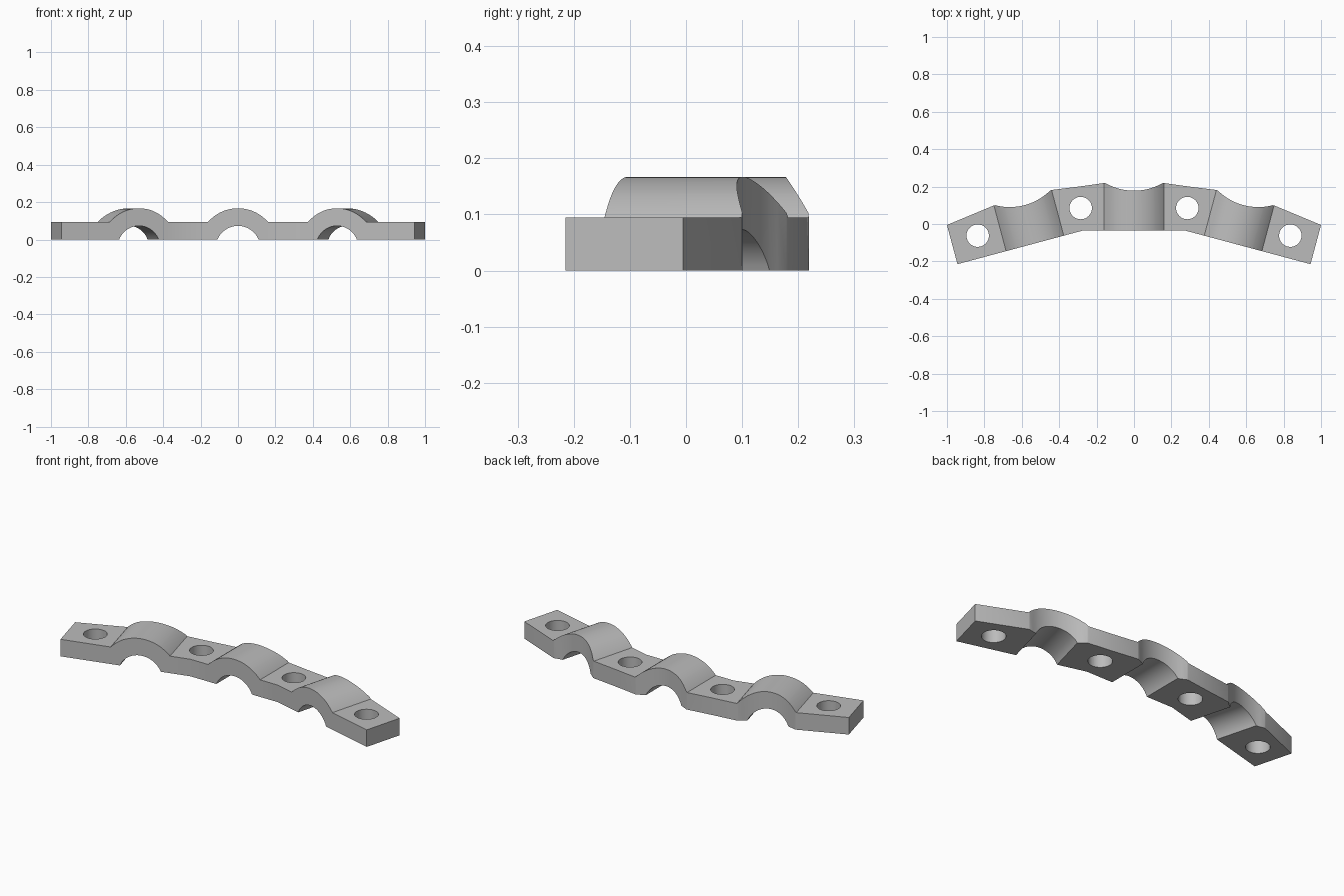
import bpy, bmesh, math
from mathutils import Matrix, Vector

cube = bpy.data.objects.get("Cube")
if cube:
    bpy.data.objects.remove(cube, do_unlink=True)

PIVOT = Vector((0, -2.08, 0))      # centre of the curved strip
STEP = math.radians(15)            # angle between neighbouring arches
SLAB, FRONT, BACK = 0.095, -0.034, 0.219
AXIS_Z, R_IN, R_OUT = -0.046, 0.119, 0.213
DIP, DIP_R = 0.178, 0.309          # scooped rear face of each arch

grey = bpy.data.materials.new("plain_grey")
grey.use_nodes = True
grey.diffuse_color = (0.5, 0.5, 0.5, 1)
grey.node_tree.nodes["Principled BSDF"].inputs["Base Color"].default_value = (0.5, 0.5, 0.5, 1)


def turned(x, y, angle):
    """Place a point of a straight segment on the curved strip."""
    return PIVOT + Matrix.Rotation(-angle, 3, 'Z') @ (Vector((x, y, 0)) - PIVOT)


def arc_z(radius, x, floor):
    return max(floor, AXIS_Z + math.sqrt(max(0, radius ** 2 - x * x)))


# Cross-sections along the strip: front point, back point, underside, top
half_in = math.sqrt(R_IN ** 2 - AXIS_Z ** 2)
half_out = math.sqrt(R_OUT ** 2 - (SLAB - AXIS_Z) ** 2)
sweep = math.asin(half_in / R_IN)
xs = [R_IN * math.sin(sweep * i / 12) for i in range(-12, 13)]
sides = [0.13, 0.152, half_out]
xs = [-s for s in reversed(sides)] + xs + sides


def end_station(sign):
    x = sign * 0.429
    return (turned(x, FRONT, sign * STEP), turned(x, 0.183, sign * STEP), 0, SLAB)


stations = [end_station(-1)]
for k in (-1, 0, 1):
    for x in xs:
        back = min(BACK, DIP + DIP_R - math.sqrt(DIP_R ** 2 - x * x))
        stations.append((turned(x, FRONT, k * STEP), turned(x, back, k * STEP),
                         arc_z(R_IN, x, 0), arc_z(R_OUT, x, SLAB)))
    if k < 1:
        # mitre between two segments
        a = (k + 0.5) * STEP
        front_y = PIVOT.y + (FRONT - PIVOT.y) / math.cos(STEP / 2)
        stations.append((turned(0, front_y, a), turned(0, BACK, a), 0, SLAB))
stations.append(end_station(1))

# Strip body skinned over the cross-sections
bm = bmesh.new()
rings = []
for front, back, low, top in stations:
    rings.append([bm.verts.new((p.x, p.y, z)) for p, z in
                  ((front, low), (back, low), (back, top), (front, top))])
for a, b in zip(rings, rings[1:]):
    for i in range(4):
        j = (i + 1) % 4
        bm.faces.new((a[i], a[j], b[j], b[i]))
bm.faces.new(rings[0])
bm.faces.new(rings[-1])
bmesh.ops.recalc_face_normals(bm, faces=bm.faces)
mesh = bpy.data.meshes.new("clamp_strip")
bm.to_mesh(mesh)
bm.free()
mesh.materials.append(grey)
strip = bpy.data.objects.new("clamp_strip", mesh)
bpy.context.collection.objects.link(strip)

# Bolt holes between and beyond the arches
for k in (-1.5, -0.5, 0.5, 1.5):
    bpy.ops.mesh.primitive_cylinder_add(vertices=40, radius=0.06, depth=0.4,
                                        location=turned(0, 0.104, k * STEP))
    cutter = bpy.context.object
    cutter.name = "bolt_hole_cutter"
    cutter.hide_render = True
    cutter.data.materials.append(grey)
    bpy.context.view_layer.objects.active = strip
    mod = strip.modifiers.new("bolt_hole", 'BOOLEAN')
    mod.operation, mod.solver, mod.object = 'DIFFERENCE', 'EXACT', cutter
    bpy.ops.object.modifier_apply(modifier=mod.name)
    bpy.data.objects.remove(cutter, do_unlink=True)

bpy.ops.object.select_all(action='DESELECT')
strip.select_set(True)
bpy.context.view_layer.objects.active = strip
bpy.ops.object.shade_smooth_by_angle(angle=math.radians(20))
